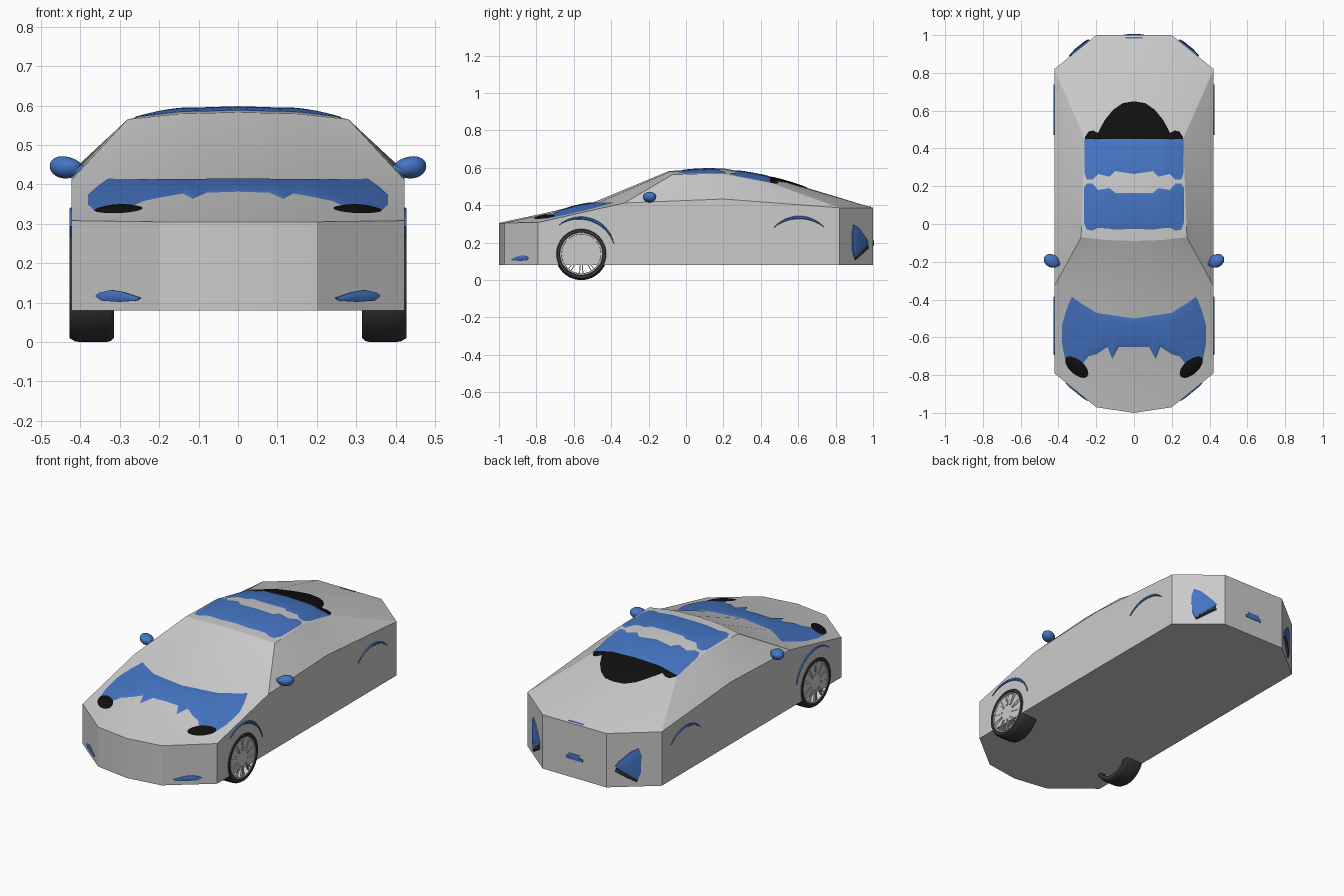
import bpy, bmesh
from math import sin, cos, pi, radians, sqrt
from mathutils import Vector, Matrix
from mathutils.bvhtree import BVHTree

if "Cube" in bpy.data.objects:
    bpy.data.objects.remove(bpy.data.objects["Cube"])


def material(name, col):
    m = bpy.data.materials.new(name)
    m.diffuse_color = (*col, 1)
    m.use_nodes = True
    m.node_tree.nodes["Principled BSDF"].inputs["Base Color"].default_value = m.diffuse_color
    return m


BLUE = material("blue_paint", (0.06, 0.18, 0.56))
BLACK = material("black_glass", (0.005, 0.005, 0.005))
RUBBER = material("rubber", (0.04, 0.04, 0.04))


def finish(name, bm, mat=None, mirror=True, angle=30):
    bmesh.ops.recalc_face_normals(bm, faces=bm.faces)
    me = bpy.data.meshes.new(name)
    bm.to_mesh(me)
    ob = bpy.data.objects.new(name, me)
    bpy.context.collection.objects.link(ob)
    if mat:
        me.materials.append(mat)
    if mirror:
        ob.modifiers.new("Mirror", 'MIRROR')
    bpy.ops.object.select_all(action='DESELECT')
    bpy.context.view_layer.objects.active = ob
    ob.select_set(True)
    bpy.ops.object.shade_smooth_by_angle(angle=radians(angle))
    return ob


def grid(bm, rows, closed=False):
    vs = [[bm.verts.new(p) for p in r] for r in rows]
    n = len(rows)
    for i in range(n if closed else n - 1):
        a, b = vs[i], vs[(i + 1) % n]
        for j in range(len(a) - 1):
            bm.faces.new((a[j], a[j + 1], b[j + 1], b[j]))


# Faceted shell, one half mirrored into the other
waist = [(0, -1, .305), (.2, -.97, .305), (.422, -.79, .308), (.422, -.33, .412),
         (.422, .2, .433), (.422, .82, .386), (.2, 1, .386), (0, 1, .386)]
base = [(x, y, .08) for x, y, z in waist]
cowl = [(0, -.5, .413), (.2, -.47, .413)]
roof = [(0, -.09, .583), (.15, -.085, .579), (.28, -.07, .565),
        (0, .2, .597), (.15, .2, .592), (.27, .2, .567),
        (0, .45, .552), (.15, .45, .546), (.26, .45, .52)]
pts = base + waist + cowl + roof
quads = [(i, i + 1, i + 9, i + 8) for i in range(7)]
quads += [(0, 1, 6, 7), (1, 2, 5, 6), (2, 3, 4, 5)]                       # floor
quads += [(8, 9, 17, 16), (9, 10, 11, 17)]                               # bonnet
quads += [(16, 17, 19, 18), (17, 11, 20, 19)]                            # windscreen
quads += [(18, 19, 22, 21), (19, 20, 23, 22), (21, 22, 25, 24), (22, 23, 26, 25)]
quads += [(11, 12, 23, 20), (12, 13, 26, 23)]                            # side glass
quads += [(24, 25, 14, 15), (25, 26, 13, 14)]                            # tail slope
hull = bmesh.new()
for s in (1, -1):
    vs = [hull.verts.new((s * x, y, z)) for x, y, z in pts]
    for q in quads:
        hull.faces.new([vs[i] for i in q])
bmesh.ops.remove_doubles(hull, verts=hull.verts, dist=1e-4)
bmesh.ops.triangulate(hull, faces=hull.faces)
bmesh.ops.recalc_face_normals(hull, faces=hull.faces)
tree = BVHTree.FromBMesh(hull)
finish("body_shell", hull, mirror=False, angle=20)


def drop(x, y, off):
    hit = tree.ray_cast(Vector((max(x, .001), y, 2)), Vector((0, 0, -1)))[0]
    return (x, y, (hit.z if hit else .38) + off)


def panel(name, cols, mat, bump, sub=4, n=14):
    """Skin laid on the shell: cols are (x, y start, y end)."""
    dense = []
    for a, b in zip(cols, cols[1:]):
        dense += [[p + (q - p) * k / sub for p, q in zip(a, b)] for k in range(sub)]
    dense.append(cols[-1])
    xmax = cols[-1][0]
    bm = bmesh.new()
    grid(bm, [[drop(x, y0 + (y1 - y0) * j / n,
                    .001 + bump * sqrt(sin(pi * j / n) + 1e-9) * sqrt(max(0, 1 - (x / xmax) ** 4)))
               for j in range(n + 1)] for x, y0, y1 in dense])
    finish(name, bm, mat)


# Bonnet, roof and rear glass skins
panel("bonnet", [(0, -.65, -.5), (.08, -.65, -.488), (.115, -.715, -.483), (.14, -.65, -.479),
                 (.2, -.69, -.47), (.24, -.7, -.445), (.28, -.75, -.42), (.33, -.76, -.385),
                 (.36, -.74, -.46), (.38, -.64, -.53)], BLUE, .006)
panel("roof_front", [(0, -.025, .165), (.1, -.03, .165), (.13, -.025, .19), (.19, -.02, .18),
                     (.22, -.035, .215), (.25, -.03, .215), (.265, .01, .19)], BLUE, .005)
panel("roof_rear", [(0, .265, .45), (.1, .28, .45), (.13, .25, .45), (.19, .265, .45),
                    (.22, .235, .45), (.25, .235, .45), (.262, .27, .45)], BLUE, .005)
panel("rear_glass", [(0, .45, .65), (.06, .45, .64), (.11, .45, .605), (.155, .45, .55),
                     (.19, .45, .48), (.215, .45, .495), (.24, .45, .49), (.26, .45, .46)], BLACK, .006)

# Headlights: tilted ellipses on the nose
bm = bmesh.new()
rows = []
for i in range(33):
    t = 2 * pi * i / 32
    row = []
    for k in range(6):
        r = k / 5
        u, v = .075 * r * cos(t), .038 * r * sin(t)
        row.append(drop(.303 + .74 * u - .67 * v, -.757 + .67 * u + .74 * v, .003 + .01 * (1 - r * r)))
    rows.append(row)
grid(bm, rows)
bmesh.ops.remove_doubles(bm, verts=bm.verts, dist=1e-4)
finish("headlight", bm, BLACK)


def bulge(name, outline, normal, h, mat=BLUE, mirror=True):
    """Low dome raised from a flat outline."""
    ps = [Vector(p) for p in outline]
    c = sum(ps, Vector()) / len(ps)
    nv = Vector(normal).normalized()
    bm = bmesh.new()
    rings = [[p - nv * .002, p + nv * h * .6, c + (p - c) * .6 + nv * h] for p in ps]
    grid(bm, rings, closed=True)
    bm.verts.ensure_lookup_table()
    bm.faces.new([bm.verts[i * 3 + 2] for i in range(len(ps))])
    finish(name, bm, mat, mirror)


# Lower front blades and tail lights on the angled corners
bulge("front_blade", [(x, -.97 + (x - .2) * .811, z) for x, z in
                      [(.245, .112), (.29, .127), (.32, .132), (.35, .125), (.36, .117),
                       (.345, .105), (.3, .102), (.255, .105)]], (.18, -.222, 0), .007)
tail = [(.33, .295), (.3, .28), (.25, .225), (.235, .2), (.28, .15), (.325, .118), (.338, .16), (.34, .25)]
bulge("tail_light", [(x, 1 - (x - .2) * .811, z) for x, z in tail], (.18, .222, 0), .011)
bulge("exhaust_trim", [(x, 1 - (x - .2) * .811, z) for x, z in
                       [(.24, .19), (.325, .118), (.32, .108), (.235, .17)]], (.18, .222, 0), .014, RUBBER)
bulge("rear_step", [(-.035, 1, .215), (.035, 1, .215), (.035, 1, .2), (.052, 1, .198),
                    (.052, 1, .182), (-.052, 1, .182), (-.052, 1, .198), (-.035, 1, .2)],
      (0, 1, 0), .005, BLUE, False)
bulge("tail_lip", [(-.045, .982, .392), (.045, .982, .392), (.045, .99, .389), (-.045, .99, .389)],
      (0, .3, 1), .002, BLUE, False)


# Wheel arch lips
def arch(name, cy, cz, r, a0, a1):
    bm = bmesh.new()
    rows = []
    for i in range(25):
        t = i / 24
        a = radians(a0 + (a1 - a0) * t)
        w = .003 + .018 * sin(pi * t)
        rows.append([(x, cy + q * cos(a), cz + q * sin(a)) for x, q in
                     ((.419, r - w), (.426, r - w * .7), (.427, r - w * .3), (.419, r))])
    grid(bm, rows)
    finish(name, bm, BLUE)


arch("front_arch", -.56, .163, .178, 10, 132)
arch("rear_arch", .605, .17, .175, 40, 140)

# Front wheels: tyre, rim ring and spokes
CY, CZ = -.56, .14


def lathe(name, profile, mat):
    bm = bmesh.new()
    prof = profile + profile[:1]
    grid(bm, [[(x, CY + r * cos(2 * pi * i / 48), CZ + r * sin(2 * pi * i / 48)) for r, x in prof]
              for i in range(48)], closed=True)
    bmesh.ops.remove_doubles(bm, verts=bm.verts, dist=1e-5)
    finish(name, bm, mat)


lathe("front_tyre", [(.112, .418), (.116, .427), (.13, .427), (.138, .414), (.14, .4), (.14, .335),
                     (.137, .322), (.13, .315), (.112, .316)], RUBBER)
lathe("front_rim", [(.104, .42), (.106, .4255), (.113, .4255), (.113, .35), (.105, .35)], None)
bm = bmesh.new()
for i in range(10):
    for da in (-5, 5):
        m = (Matrix.Translation((.42, CY, CZ)) @ Matrix.Rotation(radians(36 * i + da), 4, 'X')
             @ Matrix.Translation((0, 0, .075)) @ Matrix.Diagonal((.009, .005, .065, 1)))
        bmesh.ops.create_cube(bm, size=1, matrix=m)
finish("front_spokes", bm)

# Door mirrors with a short stalk
bm = bmesh.new()
m = (Matrix.Translation((.437, -.195, .446)) @ Matrix.Rotation(radians(30), 4, 'Z')
     @ Matrix.Diagonal((.043, .034, .031, 1)))
bmesh.ops.create_uvsphere(bm, u_segments=24, v_segments=14, radius=1, matrix=m)
for v in bm.verts:
    t = (v.co.x - .437) / .043
    v.co.z -= .006 * (1 - t) * (v.co.z > .446) * (v.co.z - .446) / .03
m = Matrix.Translation((.402, -.21, .438)) @ Matrix.Rotation(radians(90), 4, 'Y')
bmesh.ops.create_cone(bm, cap_ends=True, segments=12, radius1=.008, radius2=.018, depth=.04, matrix=m)
finish("door_mirror", bm, BLUE)
